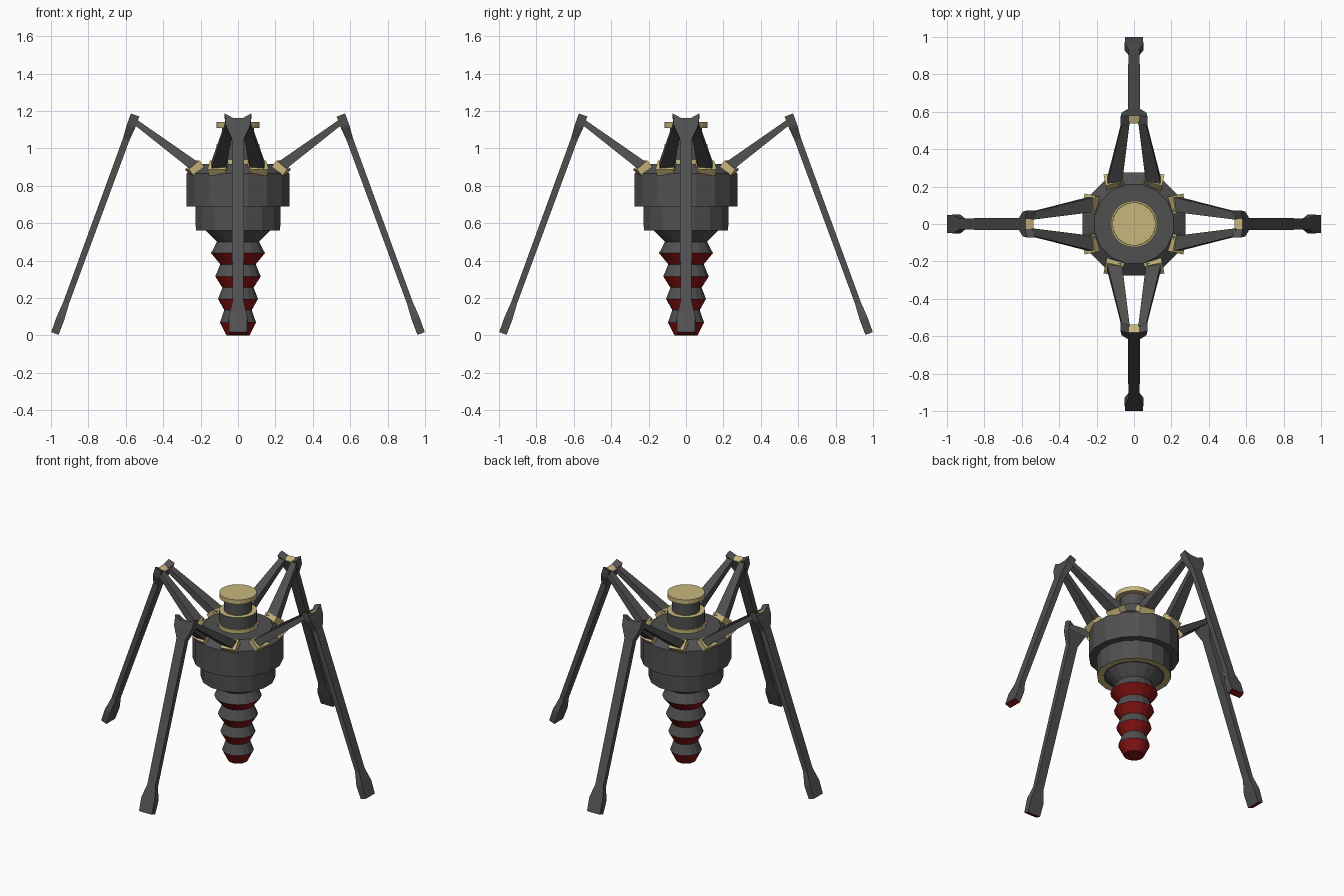
import bpy, bmesh, math
from mathutils import Vector, Matrix

if "Cube" in bpy.data.objects:
    bpy.data.objects.remove(bpy.data.objects["Cube"])


def material(name, rgb):
    m = bpy.data.materials.new(name)
    m.diffuse_color = (*rgb, 1)
    m.use_nodes = True
    m.node_tree.nodes["Principled BSDF"].inputs["Base Color"].default_value = m.diffuse_color
    return m


MATS = [material("dark_grey", (0.08, 0.08, 0.08)),
        material("gold", (0.58, 0.47, 0.20)),
        material("red", (0.22, 0.006, 0.006))]
GREY, GOLD, RED = 0, 1, 2


def finish(name, bm, rot=0.0):
    bmesh.ops.recalc_face_normals(bm, faces=bm.faces)
    bm.transform(Matrix.Rotation(rot, 4, 'Z'))
    me = bpy.data.meshes.new(name)
    bm.to_mesh(me)
    bm.free()
    for m in MATS:
        me.materials.append(m)
    ob = bpy.data.objects.new(name, me)
    bpy.context.collection.objects.link(ob)
    return ob


def loft(name, sections, caps=(GREY, GREY), mats=None, rot=0.0, split_caps=False):
    """Skin closed sections; mats gives one material per band."""
    bm = bmesh.new()
    rings = [[bm.verts.new(p) for p in s] for s in sections]
    n = len(rings[0])
    for k in range(len(rings) - 1):
        for i in range(n):
            j = (i + 1) % n
            f = bm.faces.new((rings[k][i], rings[k][j], rings[k + 1][j], rings[k + 1][i]))
            f.material_index = mats[k] if mats else GREY
    for ring, mat in zip((rings[0], rings[-1]), caps):
        if split_caps:
            h = n // 2
            for i in range(h - 1):
                f = bm.faces.new((ring[i], ring[i + 1], ring[n - 2 - i], ring[n - 1 - i]))
                f.material_index = mat[i]
        else:
            bm.faces.new(ring).material_index = mat
    return finish(name, bm, rot)


def lathe(name, profile, mats, caps, sides=16):
    secs = [[(r * math.cos(2 * math.pi * (i + .5) / sides),
              r * math.sin(2 * math.pi * (i + .5) / sides), z) for i in range(sides)]
            for r, z in profile]
    return loft(name, secs, caps, mats)


# Main housing, with gold rim underneath
lathe("body", [(.19, .565), (.23, .562), (.232, .69), (.28, .69), (.28, .865), (.215, .915)],
      [GOLD, GREY, GREY, GREY, GREY], (GREY, GREY))

# Neck and cap
lathe("neck", [(.125, .91), (.125, .94), (.117, .94), (.117, 1.02), (.085, 1.02), (.085, 1.115)],
      [GOLD, GOLD, GREY, GOLD, GREY], (GREY, GREY), 24)
lathe("top_cap", [(.115, 1.11), (.115, 1.14)], [GOLD], (GOLD, GOLD), 32)

# Ribbed drill, red on the downward-facing bands
lathe("drill", [(.063, 0), (.098, .07), (.075, .135), (.109, .195), (.085, .255),
                (.124, .315), (.097, .38), (.147, .44), (.115, .50), (.185, .57)],
      [RED, GREY, RED, GREY, RED, GREY, RED, GREY, GREY], (RED, GREY))

# Lower leg axis in the radial plane
KNEE, FOOT = Vector((.55, 0, 1.178)), Vector((.979, 0, .01))
D = (FOOT - KNEE).normalized()
N = Vector((-D.z, 0, D.x))


def leg_section(t, w, v, th, dip=0.0):
    base = KNEE + D * t
    row = [(-w, 0), (-v, dip), (v, dip), (w, 0)]
    outer = [base + D * d + N * th + Vector((0, y, 0)) for y, d in row]
    inner = [base + D * d - N * th + Vector((0, y, 0)) for y, d in row]
    return outer + inner[::-1]


for side, name in enumerate(("right", "back", "left", "front")):
    rot = side * math.pi / 2
    # Shank with forked gold-topped knee and flared red-soled foot
    loft(name + "_lower_leg",
         [leg_section(0, .072, .027, .024, .025), leg_section(.065, .066, .027, .024),
          leg_section(.14, .033, .015, .018), leg_section(1.07, .03, .015, .016),
          leg_section(1.155, .05, .02, .022), leg_section((FOOT - KNEE).length, .047, .02, .021)],
         ((GREY, GOLD, GREY), (RED, RED, RED)), rot=rot, split_caps=True)

    for s, tag in ((-1, "a"), (1, "b")):
        # Tapered upper strut
        a, b = Vector((.225, s * .105, .90)), Vector((.552, s * .043, 1.143))
        d = (b - a).normalized()
        y = Vector((0, 1, 0))
        up = Vector((-d.z, 0, d.x)).normalized()
        secs = [[p + y * w * i + up * h * j for i, j in ((-1, -1), (1, -1), (1, 1), (-1, 1))]
                for p, w, h in ((a, .040, .028), (b, .020, .015))]
        loft(f"{name}_upper_strut_{tag}", secs, rot=rot)

        # Gold socket lying on the body's chamfer
        bm = bmesh.new()
        bmesh.ops.create_cube(bm, size=1)
        for f in bm.faces:
            f.material_index = GOLD
        bm.transform(Matrix.Translation((.232, s * .106, .895))
                     @ Matrix.Rotation(s * math.radians(12), 4, 'Z')
                     @ Matrix.Rotation(math.radians(39), 4, 'Y')
                     @ Matrix.Diagonal((.075, .098, .042, 1)))
        finish(f"{name}_socket_{tag}", bm, rot)
